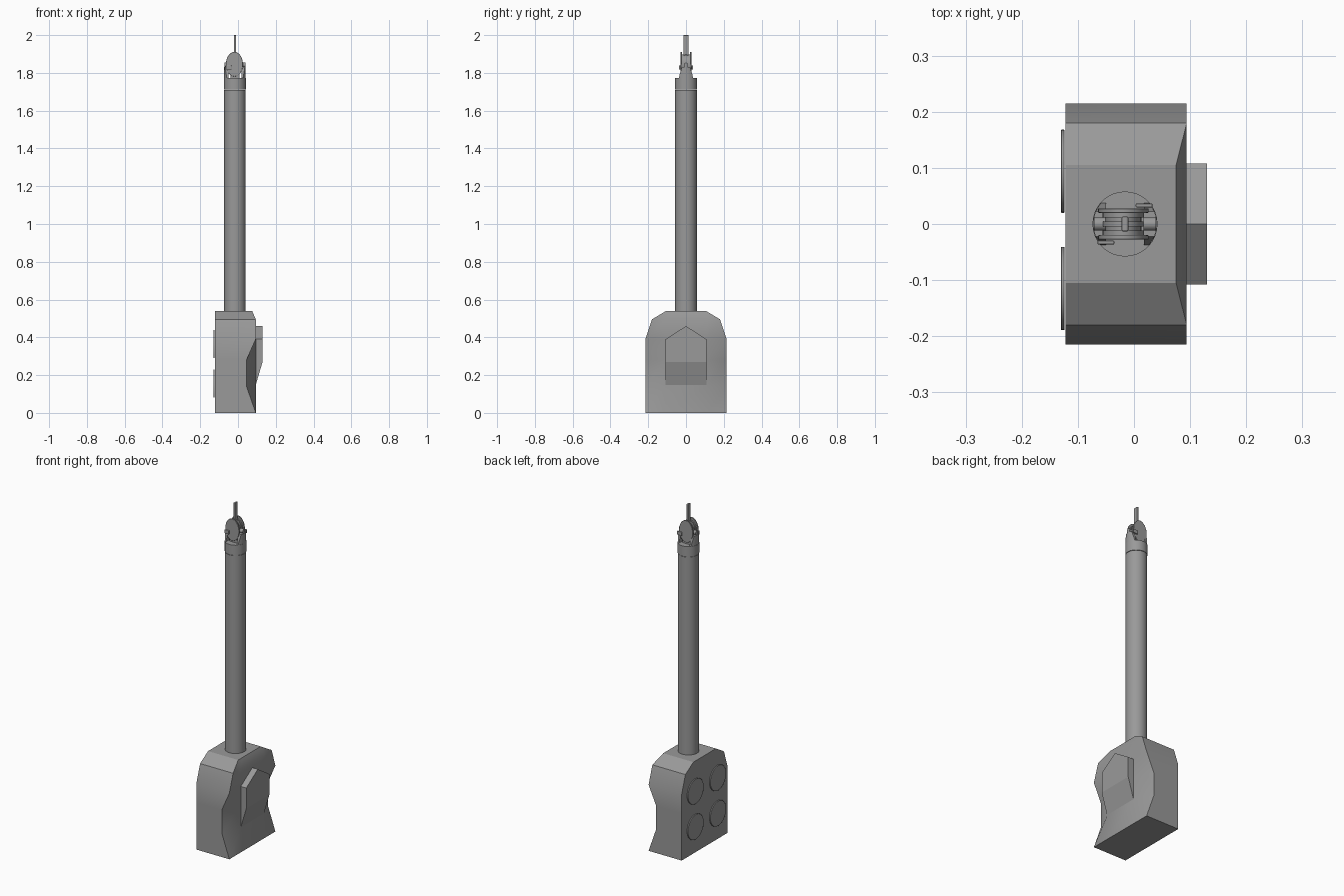
import bpy, bmesh, math
from mathutils import Matrix, Vector

cube = bpy.data.objects.get("Cube")
if cube:
    bpy.data.objects.remove(cube, do_unlink=True)

GREY = (0.32, 0.32, 0.32, 1)
mat = bpy.data.materials.new("plain grey")
mat.use_nodes = True
mat.diffuse_color = GREY
mat.node_tree.nodes["Principled BSDF"].inputs["Base Color"].default_value = GREY

AXIS_X = -0.016  # pole centre


def finish(name, bm, smooth=True, bevel=0):
    bmesh.ops.recalc_face_normals(bm, faces=bm.faces)
    mesh = bpy.data.meshes.new(name)
    bm.to_mesh(mesh)
    bm.free()
    mesh.materials.append(mat)
    obj = bpy.data.objects.new(name, mesh)
    bpy.context.collection.objects.link(obj)
    if bevel:
        mod = obj.modifiers.new("edge", "BEVEL")
        mod.width = bevel
        mod.segments = 2
    if smooth:
        bpy.ops.object.select_all(action="DESELECT")
        obj.select_set(True)
        bpy.context.view_layer.objects.active = obj
        bpy.ops.object.shade_smooth_by_angle(angle=math.radians(30))
    return obj


def loft(name, rows, smooth=True):
    """Join rings of equal length and cap both ends."""
    bm = bmesh.new()
    rings = [[bm.verts.new(p) for p in row] for row in rows]
    n = len(rings[0])
    for a, b in zip(rings, rings[1:]):
        for i in range(n):
            j = (i + 1) % n
            bm.faces.new((a[i], a[j], b[j], b[i]))
    bm.faces.new(rings[0])
    bm.faces.new(rings[-1])
    return finish(name, bm, smooth)


def cylinder(name, centre, radius, depth, axis="Z", scale=(1, 1, 1), sides=32, bevel=0):
    bm = bmesh.new()
    turn = {"X": Matrix.Rotation(math.pi / 2, 4, "Y"),
            "Y": Matrix.Rotation(math.pi / 2, 4, "X"), "Z": Matrix()}[axis]
    place = Matrix.Translation(centre) @ Matrix.Diagonal((*scale, 1)) @ turn
    bmesh.ops.create_cone(bm, cap_ends=True, segments=sides, radius1=radius,
                          radius2=radius, depth=depth, matrix=place)
    return finish(name, bm, True, bevel)


def box(name, centre, size, bevel=0):
    bm = bmesh.new()
    bmesh.ops.create_cube(bm, matrix=Matrix.Translation(centre) @ Matrix.Diagonal((*size, 1)))
    return finish(name, bm, False, bevel)


# Base block: height, half width, side edge x, ridge x, ridge half width
levels = [(0, 0.215, 0.094, 0.094, 0.11), (0.14, 0.215, 0.045, 0.094, 0.11),
          (0.28, 0.215, 0.045, 0.094, 0.11), (0.39, 0.215, 0.094, 0.094, 0.11),
          (0.495, 0.18, 0.094, 0.094, 0.11), (0.54, 0.105, 0.075, 0.075, 0.07)]
loft("base_block", [[(-0.122, -w, z), (xo, -w, z), (xi, -c, z),
                     (xi, c, z), (xo, w, z), (-0.122, w, z)]
                    for z, w, xo, xi, c in levels])

# Pointed plate on the ridge, tapering in at its foot
outline = [(-0.108, 0.27), (0.108, 0.27), (0.108, 0.39), (0, 0.46), (-0.108, 0.39)]
loft("pointed_plate", [[(0.08, y, 0.10 if z < 0.3 else z) for y, z in outline],
                       [(0.13, y, z) for y, z in outline]], False)

# Four round pads
for row, z in (("lower", 0.155), ("upper", 0.365)):
    for side, y in (("front", -0.115), ("back", 0.094)):
        cylinder(f"{row}_{side}_pad", (-0.127, y, z), 0.074, 0.007, "X", bevel=0.0015)

# Pole and collar
cylinder("pole", (AXIS_X, 0, 1.12), 0.057, 1.18)
cylinder("collar", (AXIS_X, 0, 1.742), 0.058, 0.06)

# Fork prongs, curved on the outside to follow the collar
for side, s in (("left", 1), ("right", -1)):
    def ring(z, half):
        arc = [(half * t / 3) for t in range(-3, 4)]
        outer = [(AXIS_X + s * math.sqrt(0.057 ** 2 - y * y), y, z) for y in arc]
        return outer + [(AXIS_X + s * 0.034, half, z), (AXIS_X + s * 0.034, -half, z)]
    loft(f"{side}_prong", [ring(1.77, 0.038), ring(1.79, 0.034), ring(1.83, 0.022)])
    cylinder(f"{side}_pin", (AXIS_X + s * 0.044, 0, 1.842), 0.012, 0.022, "X", sides=16)

# Oval cheeks with a grooved core between them
for side, s in (("front", -1), ("back", 1)):
    cylinder(f"{side}_cheek", (AXIS_X - 0.003, s * 0.024, 1.846), 1, 0.008, "Y",
             (0.045, 1, 0.065), bevel=0.0015)
    box(f"{side}_bracket", (AXIS_X - s * -0.034, s * 0.033, 1.828), (0.03, 0.007, 0.022), 0.002)
for i in range(5):
    cylinder(f"core_ring_{i + 1}", (AXIS_X - 0.003, (i - 2) * 0.008, 1.843), 1,
             0.009, "Y", (0.037 - 0.005 * (i % 2), 1, 0.055 - 0.005 * (i % 2)))
box("head_foot", (AXIS_X, 0, 1.78), (0.05, 0.044, 0.03))

# Thin tip blade
box("tip_blade", (AXIS_X, 0, 1.945), (0.012, 0.027, 0.11), 0.003)
